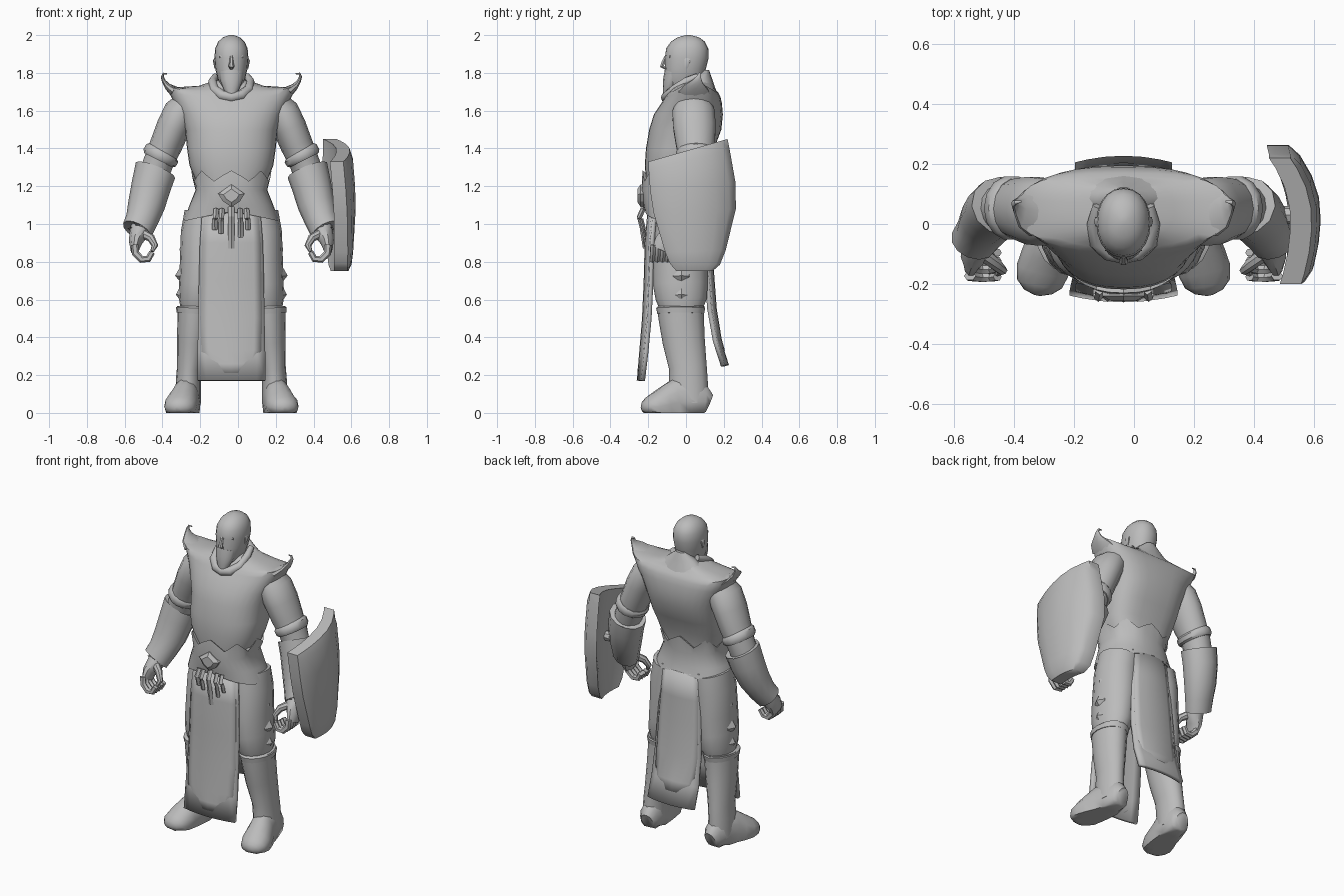
import bpy, bmesh, math
from mathutils import Vector

CX = -0.035  # body centre line
grey = bpy.data.materials.new("stone_grey")
grey.diffuse_color = (0.5, 0.5, 0.5, 1)


def finish(name, rows, closed=True, caps=True, angle=40, floor=False):
    """Skin rows of points into a smooth-shaded object."""
    bm = bmesh.new()
    vs = [[bm.verts.new((p[0], p[1], max(p[2], 0) if floor else p[2])) for p in r] for r in rows]
    n = len(rows[0])
    for a, b in zip(vs, vs[1:]):
        for i in range(n if closed else n - 1):
            j = (i + 1) % n
            bm.faces.new((a[i], a[j], b[j], b[i]))
    if caps:
        bm.faces.new(vs[0])
        bm.faces.new(vs[-1])
    bmesh.ops.recalc_face_normals(bm, faces=bm.faces)
    me = bpy.data.meshes.new(name)
    bm.to_mesh(me)
    bm.free()
    me.materials.append(grey)
    ob = bpy.data.objects.new(name, me)
    bpy.context.collection.objects.link(ob)
    bpy.ops.object.select_all(action='DESELECT')
    ob.select_set(True)
    bpy.context.view_layer.objects.active = ob
    bpy.ops.object.shade_smooth_by_angle(angle=math.radians(angle))
    return ob


def loft(name, rings, n=24, power=2.0, hem=None, back=None):
    """Stack horizontal rings (z, half width, front y, back y) on the centre line."""
    rows = []
    for k, (z, rx, yf, yb) in enumerate(rings):
        row = []
        for i in range(n):
            a = 2 * math.pi * i / n
            c, s = math.cos(a), math.sin(a)
            p = back if back and s > 0 else power
            x = math.copysign(abs(c) ** (2 / p), c) * rx
            y = math.copysign(abs(s) ** (2 / p), s) * (yb - yf) / 2 + (yf + yb) / 2
            row.append((CX + x, y, z + (hem(k, a) if hem else 0)))
        rows.append(row)
    return finish(name, rows)


def tube(name, pts, side=1, n=12, ref=(0, 1, 0), floor=False, angle=40):
    """Sweep ellipses along points (offset from centre, y, z, radius a, radius b)."""
    ps = [Vector((CX + side * p[0], p[1], p[2])) for p in pts]
    rows = []
    for k, p in enumerate(ps):
        t = (ps[min(k + 1, len(ps) - 1)] - ps[max(k - 1, 0)]).normalized()
        a = t.cross(Vector(ref)).normalized()
        b = t.cross(a)
        ra, rb = pts[k][3:]
        rows.append([p + a * ra * math.cos(2 * math.pi * i / n) + b * rb * math.sin(2 * math.pi * i / n)
                     for i in range(n)])
    return finish(name, rows, floor=floor, angle=angle)


def cloth(name, path, half, thick):
    """Hanging panel from (y, z, width factor) points, edges curled towards the legs."""
    ob = finish(name, [[(CX + half * w * t, y + t * t * .022 * (1 if y < 0 else -1), z)
                        for t in (-1, -.75, -.4, 0, .4, .75, 1)] for y, z, w in path], closed=False, caps=False)
    m = ob.modifiers.new("thickness", 'SOLIDIFY')
    m.thickness = thick
    m.offset = 0


# Head and face
loft("head", [(1.69, .05, -.06, .09), (1.73, .058, -.10, .09), (1.77, .073, -.115, .09),
              (1.82, .085, -.11, .105), (1.88, .09, -.112, .12), (1.93, .086, -.105, .118),
              (1.965, .07, -.08, .1), (1.988, .045, -.045, .07), (2.0, .012, 0, .025)], 20, 2.15)
tube("nose", [(0, -.105, 1.89, .008, .008), (0, -.12, 1.855, .011, .012), (0, -.127, 1.835, .016, .012),
              (0, -.108, 1.822, .01, .006)], n=6)
tube("brow", [(-.06, -.083, 1.885, .006, .008), (0, -.108, 1.882, .008, .008), (.06, -.083, 1.885, .006, .008)],
     n=6, ref=(0, 0, 1))
tube("beard", [(0, -.065, 1.8, .066, .05), (0, -.08, 1.755, .058, .043), (0, -.097, 1.71, .04, .027),
               (0, -.108, 1.67, .015, .012)])
for s, tag in ((-1, "right"), (1, "left")):
    tube(tag + "_ear", [(.08, .005, 1.885, .006, .012), (.09, .008, 1.865, .008, .018),
                        (.084, 0, 1.825, .006, .01)], s, 6)
tube("collar_ring", [(-.085, .06, 1.78, .018, .018), (-.1, 0, 1.755, .022, .022), (-.09, -.06, 1.71, .026, .026),
                     (-.05, -.095, 1.68, .028, .028), (0, -.105, 1.67, .028, .028), (.05, -.095, 1.68, .028, .028),
                     (.09, -.06, 1.71, .026, .026), (.1, 0, 1.755, .022, .022), (.085, .06, 1.78, .018, .018)],
     ref=(0, 0, 1), n=10)

# Breastplate with flared raised shoulders, back collar
lift = {5: .01, 6: .035, 7: .045, 8: .012}
loft("breastplate", [(1.22, .185, -.21, .09), (1.31, .222, -.218, .105), (1.40, .235, -.212, .15),
                     (1.50, .245, -.195, .187), (1.58, .272, -.17, .195), (1.64, .308, -.13, .19),
                     (1.675, .335, -.108, .182), (1.697, .35, -.092, .17), (1.712, .29, -.08, .155),
                     (1.732, .17, -.06, .14), (1.76, .09, -.045, .13)], 32, 2.3,
     hem=lambda k, a: lift.get(k, 0) * abs(math.cos(a)) ** 4, back=3)
loft("back_collar", [(1.66, .23, .02, .178), (1.72, .15, .02, .155), (1.77, .09, .03, .138),
                     (1.815, .03, .09, .122)], 16)

# Belt with zigzag top and drooping sides, hips below
loft("belt", [(1.235, .195, -.2, .08), (1.255, .212, -.23, .118), (1.18, .19, -.236, .112), (1.10, .222, -.225, .118),
              (1.045, .252, -.215, .13), (1.05, .2, -.17, .1)], 32, 2.3,
     hem=lambda k, a: .028 * math.cos(8 * a) if k < 2 else (.02 - .05 * abs(math.cos(a)) if k == 4 else 0))
loft("hips", [(.80, .17, -.13, .09), (.90, .235, -.16, .11), (1.07, .225, -.18, .11)], 20)

# Belt buckle and hanging straps
buckle = [(-.07, 1.16), (0, 1.21), (.07, 1.16), (.045, 1.12), (0, 1.09), (-.045, 1.12)]
finish("buckle", [[(CX + x * s, y, 1.15 + (z - 1.15) * s) for x, z in buckle]
                  for y, s in ((-.20, 1), (-.24, 1), (-.256, .6))], angle=20)
for x, top, bottom, w in ((-.08, 1.08, .97, .014), (-.05, 1.08, .95, .014), (0, 1.09, .87, .017),
                          (.045, 1.08, .93, .014), (.08, 1.08, .97, .014)):
    tube("belt_strap", [(x, -.225, top, w, .012), (x * 1.05, -.248, top - .05, w, .012),
                        (x * 1.1, -.235, (top + bottom) / 2, w, .01), (x * 1.1, -.22, bottom, w, .008)], n=4, angle=20)

# Front and back cloth panels, each with a raised rounded face
cloth("front_cloth", [(-.185, 1.08, .85), (-.2, .9, .93), (-.205, .7, .96), (-.215, .5, .98),
                      (-.232, .32, 1), (-.25, .17, 1)], .177, .022)
cloth("front_cloth_face", [(-.198, 1.07, .8), (-.213, .9, .88), (-.218, .7, .9), (-.227, .5, .92),
                           (-.241, .33, .9), (-.247, .26, .78), (-.252, .21, .5)], .175, .012)
cloth("back_cloth", [(.115, 1.07, .8), (.12, .9, .88), (.13, .75, .93), (.145, .55, .98), (.175, .38, 1),
                     (.217, .25, 1)], .16, .022)
cloth("back_cloth_face", [(.127, 1.06, .7), (.132, .9, .8), (.142, .75, .85), (.157, .55, .88),
                          (.183, .39, .85), (.2, .33, .5)], .16, .012)

for s, tag in ((-1, "right"), (1, "left")):
    # Hooked tip of the flared shoulder
    tube(tag + "_shoulder_hook", [(.3, .045, 1.7, .03, .09), (.337, .05, 1.728, .018, .065),
                                  (.357, .06, 1.755, .011, .03), (.366, .068, 1.78, .008, .012),
                                  (.36, .072, 1.796, .006, .007), (.34, .075, 1.796, .003, .003)], s, 10)
    # Arm, arm band and gauntlet
    tube(tag + "_upper_arm", [(.22, .04, 1.65, .07, .09), (.268, .04, 1.59, .092, .115), (.308, .045, 1.51, .09, .115),
                              (.345, .05, 1.42, .086, .105), (.385, .055, 1.33, .08, .09),
                              (.41, .05, 1.26, .08, .08)], s, 14)
    tube(tag + "_arm_band", [(.36, .053, 1.385, .085, .1), (.366, .053, 1.375, .097, .108),
                             (.38, .053, 1.35, .097, .108), (.386, .053, 1.338, .085, .1)], s, 14)
    tube(tag + "_gauntlet", [(.405, .058, 1.25, .085, .08), (.402, .06, 1.285, .112, .1), (.425, .045, 1.2, .105, .1),
                             (.45, .015, 1.1, .098, .09), (.475, -.025, 1.02, .086, .078),
                             (.5, -.06, .965, .083, .07), (.5, -.058, .975, .05, .045)], s, 12)
    # Hand curled around an open grip
    tube(tag + "_palm", [(.485, -.05, 1.0, .045, .045), (.487, -.08, .95, .052, .05), (.508, -.11, .905, .036, .058),
                         (.512, -.13, .86, .022, .052)], s, 10)
    for f in range(4):
        y = -.092 - f * .027
        tube(tag + "_finger", [(.512, y, .89, .02, .016), (.508, y - .003, .845, .02, .016),
                               (.475, y - .006, .812, .019, .016), (.44, y - .006, .815, .018, .015),
                               (.42, y - .003, .85, .016, .014)], s, 6)
    tube(tag + "_thumb", [(.47, -.1, .95, .025, .024), (.425, -.135, .925, .022, .021), (.405, -.155, .885, .018, .016),
                          (.42, -.165, .855, .01, .01)], s, 8)
    # Leg with layered scales on the outer thigh
    tube(tag + "_thigh", [(.13, -.02, 1.05, .12, .13), (.15, -.025, .95, .118, .14), (.155, -.03, .8, .118, .145),
                          (.17, -.03, .68, .107, .145), (.18, -.025, .6, .1, .135), (.19, -.025, .54, .08, .11)], s, 16)
    for z, out in ((.86, .275), (.72, .298), (.62, .294)):
        tube(tag + "_thigh_scale", [(.21, -.025, z + .09, .04, .05), (.21, -.025, z, out - .21, .06),
                                    (.22, -.025, z - .045, .045, .05)], s, 8)
    # Boot shaft, cuff and foot
    tube(tag + "_boot", [(.195, -.028, .56, .092, .125), (.198, -.025, .5, .088, .12), (.208, -.012, .38, .08, .112),
                         (.222, .01, .24, .066, .1), (.228, .012, .17, .066, .103), (.23, .02, .05, .068, .1)], s, 16)
    tube(tag + "_boot_cuff", [(.195, -.028, .565, .085, .12), (.195, -.028, .555, .098, .13),
                              (.197, -.028, .525, .094, .124)], s, 16)
    tube(tag + "_foot", [(.222, .123, .05, .04, .05), (.224, .1, .06, .06, .09), (.23, .02, .06, .068, .14),
                         (.242, -.05, .055, .075, .13), (.256, -.1, .045, .083, .105), (.27, -.155, .035, .088, .08),
                         (.28, -.2, .03, .076, .055), (.284, -.224, .025, .05, .036), (.286, -.236, .022, .015, .012)],
         s, 14, ref=(0, 0, 1), floor=True, angle=55)

# Curved shield on the left arm, bulging outwards with a softened rim
def outer(y, z):
    return .623 - 1.75 * max(y - .03, 0) ** 2 - .8 * min(y - .03, 0) ** 2 - .22 * (z - 1.1) ** 2

rows = []
edges = ((-.2, 1.33, .22, 1.45), (-.198, 1.29, .232, 1.39), (-.19, 1.18, .262, 1.22), (-.172, 1.06, .264, 1.08),
         (-.11, .85, .21, .86), (-.085, .79, .18, .785), (-.05, .75, .14, .75))
for r, (yf, zf, yb, zb) in enumerate(edges):
    cols = [(yf + (yb - yf) * t, zf + (zb - zf) * t) for t in (0, .08, .25, .42, .6, .77, .92, 1)]
    rim = [.012 if i in (0, 7) or r in (0, 6) else 0 for i in range(8)]
    rows.append([(outer(y, z) - d, y, z) for (y, z), d in zip(cols, rim)] +
                [(outer(y, z) - .083, y, z) for y, z in reversed(cols)])
finish("shield", rows, angle=50)
tube("shield_grip", [(.5, .03, 1.1, .03, .03), (.585, .03, 1.1, .03, .03)], n=8)
